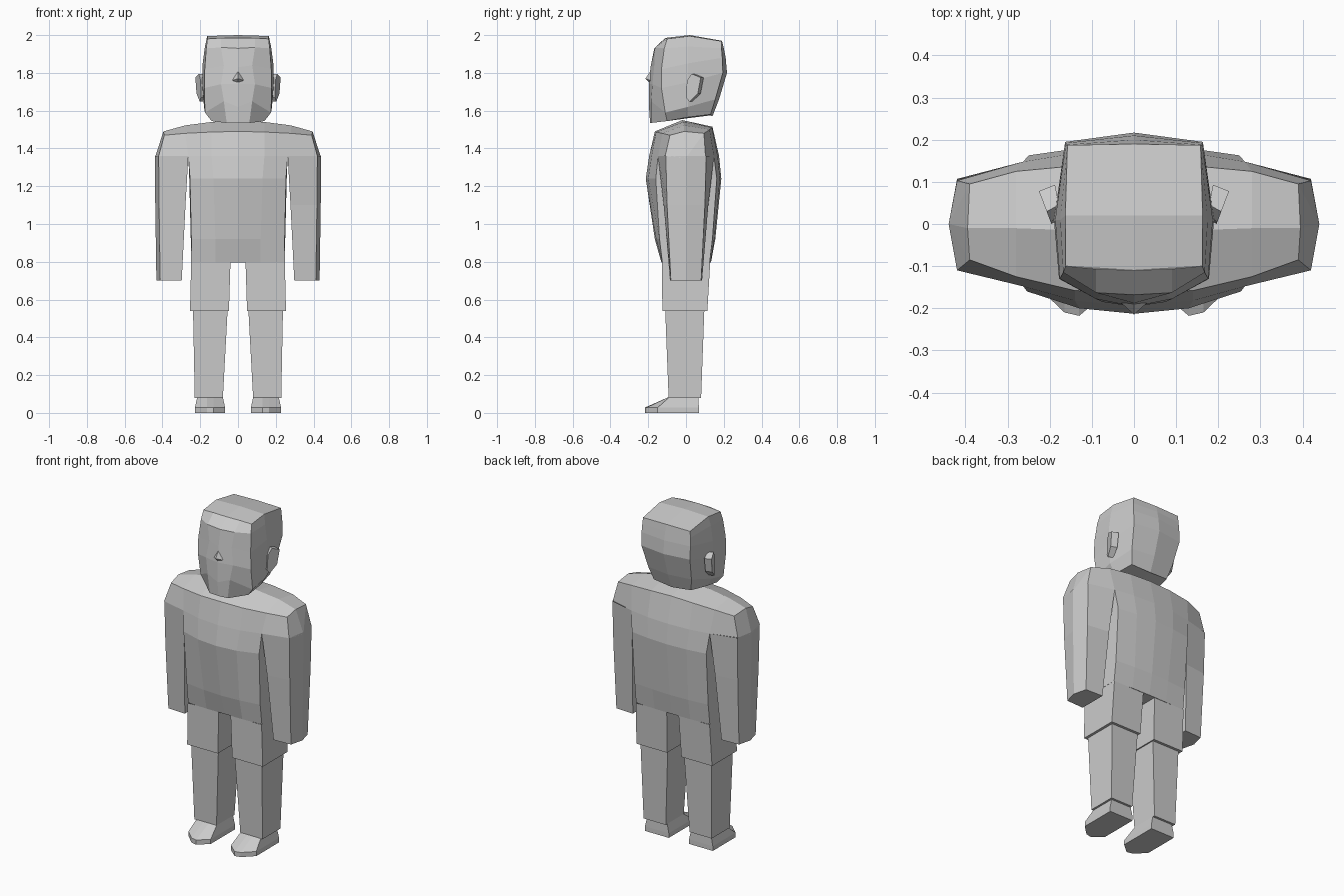
import bpy, bmesh
from mathutils import Matrix

grey = bpy.data.materials.new("plain grey")
grey.diffuse_color = (0.6, 0.6, 0.6, 1)


def loft(name, rings, closed=True, cap_start=False, cap_end=False):
    """Skin the right-hand rings, then mirror them across x = 0."""
    bm = bmesh.new()
    rows = [[bm.verts.new(p) for p in ring] for ring in rings]
    n = len(rows[0])
    for a, b in zip(rows, rows[1:]):
        for i in range(n if closed else n - 1):
            j = (i + 1) % n
            bm.faces.new((a[i], a[j], b[j], b[i]))
    if cap_start:
        bm.faces.new(rows[0])
    if cap_end:
        bm.faces.new(rows[-1])
    bmesh.ops.mirror(bm, geom=bm.verts[:] + bm.edges[:] + bm.faces[:],
                     matrix=Matrix.Identity(4), merge_dist=0.0005, axis='X')
    bmesh.ops.remove_doubles(bm, verts=bm.verts[:], dist=0.0005)
    bmesh.ops.recalc_face_normals(bm, faces=bm.faces[:])
    me = bpy.data.meshes.new(name)
    bm.to_mesh(me)
    bm.free()
    me.materials.append(grey)
    ob = bpy.data.objects.new(name, me)
    bpy.context.collection.objects.link(ob)
    return ob


def level(z, pts):
    return [(x, y, z) for x, y in pts]


def box_ring(z, x0, x1, y0, y1):
    return level(z, [(x0, y0), (x1, y0), (x1, y1), (x0, y1)])


# Head: face centre, cheek, temple, side, back corner, back centre
loft("head", [
    [(0, -.19, 1.535), (0, -.19, 1.535), (0, -.1, 1.545), (0, .01, 1.56), (0, .13, 1.575), (0, .14, 1.57)],
    [(0, -.19, 1.535), (.06, -.185, 1.535), (.14, -.1, 1.545), (.145, .01, 1.565), (.125, .13, 1.58), (0, .14, 1.57)],
    [(0, -.196, 1.62), (.075, -.185, 1.65), (.175, -.11, 1.59), (.18, .01, 1.62), (.145, .155, 1.66), (0, .175, 1.66)],
    [(0, -.196, 1.74), (.09, -.178, 1.74), (.178, -.13, 1.72), (.19, .01, 1.75), (.163, .195, 1.80), (0, .217, 1.80)],
    [(0, -.188, 1.83), (.075, -.168, 1.84), (.176, -.13, 1.82), (.187, .01, 1.85), (.164, .192, 1.88), (0, .21, 1.88)],
    [(0, -.168, 1.93), (.09, -.163, 1.935), (.168, -.115, 1.93), (.175, .01, 1.94), (.162, .188, 1.93), (0, .2, 1.93)],
    [(0, -.11, 1.985), (.09, -.107, 1.985), (.162, -.1, 1.98), (.163, .02, 1.995), (.158, .187, 1.968), (0, .19, 1.97)],
    [(0, -.11, 1.985), (0, -.11, 1.985), (0, -.11, 1.985), (0, .02, 2.0), (0, .19, 1.97), (0, .19, 1.97)],
], closed=False)

# Nose: small wedge with its tip forward
loft("nose", [
    [(0, -.185, 1.815), (0, -.185, 1.815), (0, -.185, 1.815)],
    [(0, -.215, 1.77), (.03, -.188, 1.76), (0, -.185, 1.76)],
    [(0, -.19, 1.745), (0, -.19, 1.745), (0, -.185, 1.745)],
], closed=False)

# Ears: flared plates
ear = [(.0, 1.67), (.005, 1.76), (.03, 1.795), (.078, 1.775), (.062, 1.69), (.018, 1.648)]
loft("ears", [
    [(.172 + .2 * y, y + .015, z) for y, z in ear],
    [(.196 + .38 * y, y, z) for y, z in ear],
], cap_start=True, cap_end=True)

# Shoulders: sections running from the spine out to the arm
loft("shoulders", [
    [(0, -.195, 1.36), (0, -.165, 1.49), (0, -.02, 1.55), (0, .14, 1.515), (0, .175, 1.36)],
    [(.14, -.182, 1.36), (.14, -.158, 1.487), (.14, -.015, 1.54), (.14, .138, 1.51), (.14, .168, 1.36)],
    [(.263, -.148, 1.36), (.28, -.125, 1.48), (.28, -.01, 1.522), (.28, .125, 1.50), (.263, .148, 1.36)],
    [(.42, -.11, 1.36), (.39, -.085, 1.47), (.395, -.01, 1.49), (.39, .095, 1.48), (.42, .103, 1.36)],
    [(.44, 0, 1.35), (.44, 0, 1.35), (.395, -.01, 1.49), (.44, 0, 1.35), (.44, 0, 1.35)],
], closed=False)

# Torso: front centre round to back centre
loft("torso", [
    level(1.36, [(0, -.195), (.14, -.182), (.263, -.148), (.263, 0), (.263, .148), (.14, .168), (0, .175)]),
    level(1.24, [(0, -.213), (.13, -.2), (.254, -.16), (.258, 0), (.25, .163), (.13, .18), (0, .187)]),
    level(.92, [(0, -.165), (.12, -.158), (.247, -.14), (.25, 0), (.247, .14), (.12, .15), (0, .155)]),
    level(.795, [(0, -.13), (.12, -.13), (.248, -.125), (.25, 0), (.248, .125), (.12, .13), (0, .132)]),
], closed=False, cap_end=True)

# Arms
def arm_ring(z, xi, xo, yi, yo):
    return level(z, [(xi, -yi), (xo - .02, -yo), (xo, 0), (xo - .02, yo), (xi, yi)])

loft("arms", [
    arm_ring(1.36, .263, .44, .148, .107),
    arm_ring(1.1, .278, .438, .118, .1),
    arm_ring(.7, .298, .432, .085, .08),
], cap_end=True)

# Shorts, lower legs and shoes
loft("shorts_legs", [
    box_ring(.795, .04, .248, -.128, .128),
    box_ring(.54, .048, .254, -.125, .113),
], cap_end=True)
loft("lower_legs", [
    box_ring(.545, .055, .238, -.11, .097),
    box_ring(.08, .08, .229, -.092, .08),
], cap_end=True)
sole = [(.068, .068), (.228, .068), (.228, -.15), (.165, -.21), (.13, -.218), (.068, -.165)]
loft("shoes", [
    level(0, sole),
    level(.028, sole),
    level(.082, [(.08, .066), (.216, .066), (.216, -.09), (.165, -.096), (.13, -.096), (.08, -.09)]),
], cap_start=True, cap_end=True)
